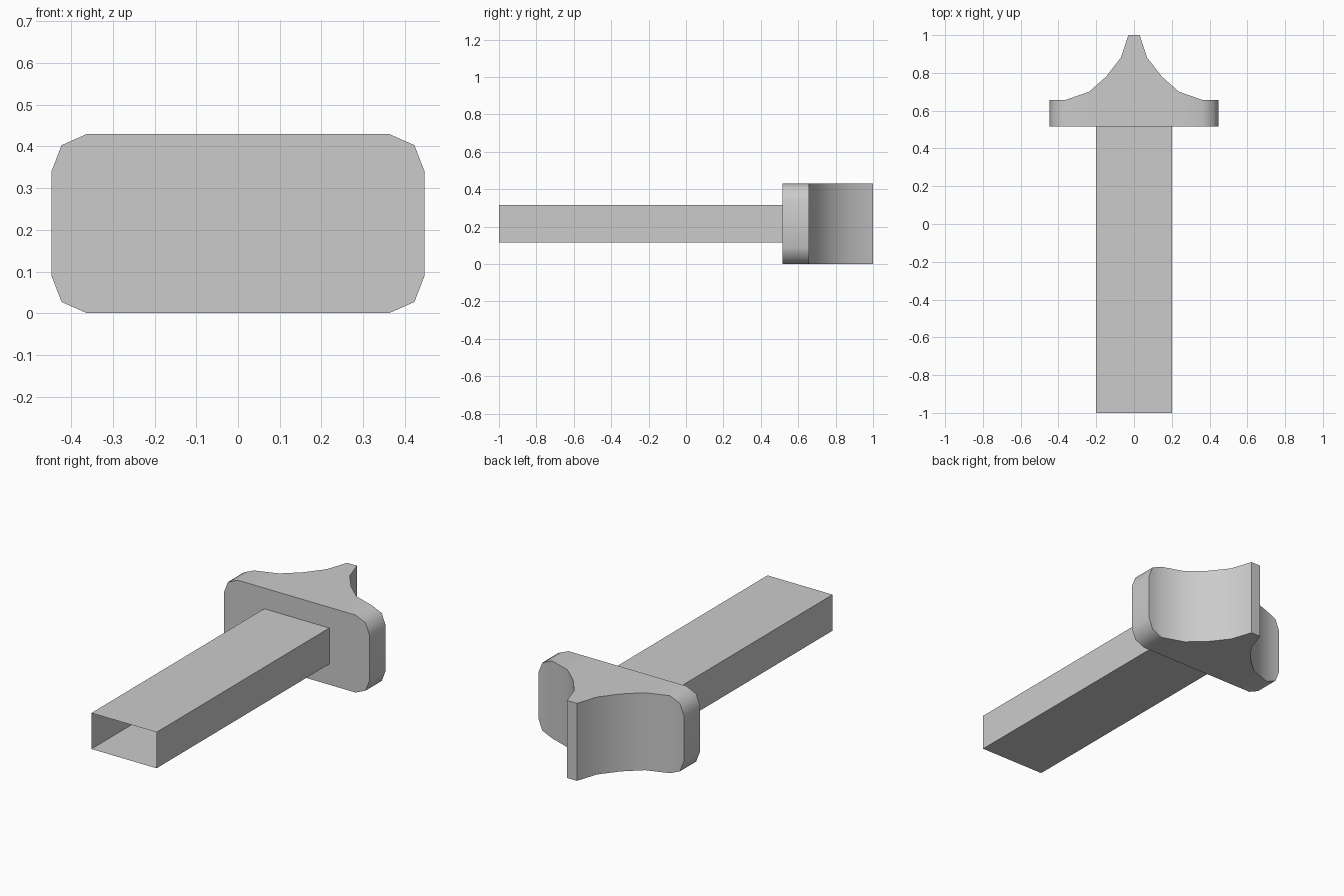
import bpy, bmesh, math

if "Cube" in bpy.data.objects:
    bpy.data.objects.remove(bpy.data.objects["Cube"])

grey = bpy.data.materials.new("plain grey")
grey.diffuse_color = (0.6, 0.6, 0.6, 1)
grey.use_nodes = True
grey.node_tree.nodes["Principled BSDF"].inputs["Base Color"].default_value = grey.diffuse_color


def add_part(name, bm, smooth_angle=None):
    bmesh.ops.recalc_face_normals(bm, faces=bm.faces)
    mesh = bpy.data.meshes.new(name)
    bm.to_mesh(mesh)
    bm.free()
    mesh.materials.append(grey)
    obj = bpy.data.objects.new(name, mesh)
    bpy.context.collection.objects.link(obj)
    if smooth_angle:
        bpy.ops.object.select_all(action='DESELECT')
        bpy.context.view_layer.objects.active = obj
        obj.select_set(True)
        bpy.ops.object.shade_smooth_by_angle(angle=math.radians(smooth_angle))
    return obj


MID_Z, FRONT_Y = 0.215, 0.515

# Head: upright sections (x, half height, back y) lofted from side to side,
# giving the rounded plate corners and the concave pointed back
half = [(0.03, 0.215, 1.0), (0.07, 0.215, 0.88), (0.148, 0.215, 0.78),
        (0.238, 0.215, 0.70), (0.362, 0.215, 0.657),
        (0.423, 0.188, 0.657), (0.447, 0.126, 0.657)]
sections = [(-x, h, y) for x, h, y in reversed(half)] + half
bm = bmesh.new()
rings = [[bm.verts.new(p) for p in ((x, FRONT_Y, MID_Z - h), (x, FRONT_Y, MID_Z + h),
                                    (x, back, MID_Z + h), (x, back, MID_Z - h))]
         for x, h, back in sections]
for a, b in zip(rings, rings[1:]):
    for i in range(4):
        j = (i + 1) % 4
        bm.faces.new((a[i], a[j], b[j], b[i]))
bm.faces.new(rings[0])
bm.faces.new(rings[-1])
# Merge the coplanar strips into single flat faces
bmesh.ops.dissolve_limit(bm, angle_limit=math.radians(1), verts=bm.verts, edges=bm.edges)
add_part("head", bm, 50)

# Shaft: thin rectangular tube, open at the front and meeting the head
bm = bmesh.new()
bmesh.ops.create_cube(bm, size=1)
for v in bm.verts:
    v.co = (v.co.x * 0.4, -1 if v.co.y < 0 else FRONT_Y, MID_Z + v.co.z * 0.2)
bmesh.ops.recalc_face_normals(bm, faces=bm.faces)
ends = [f for f in bm.faces if abs(f.normal.y) > 0.9]
bmesh.ops.delete(bm, geom=ends, context='FACES_ONLY')
add_part("shaft", bm)
